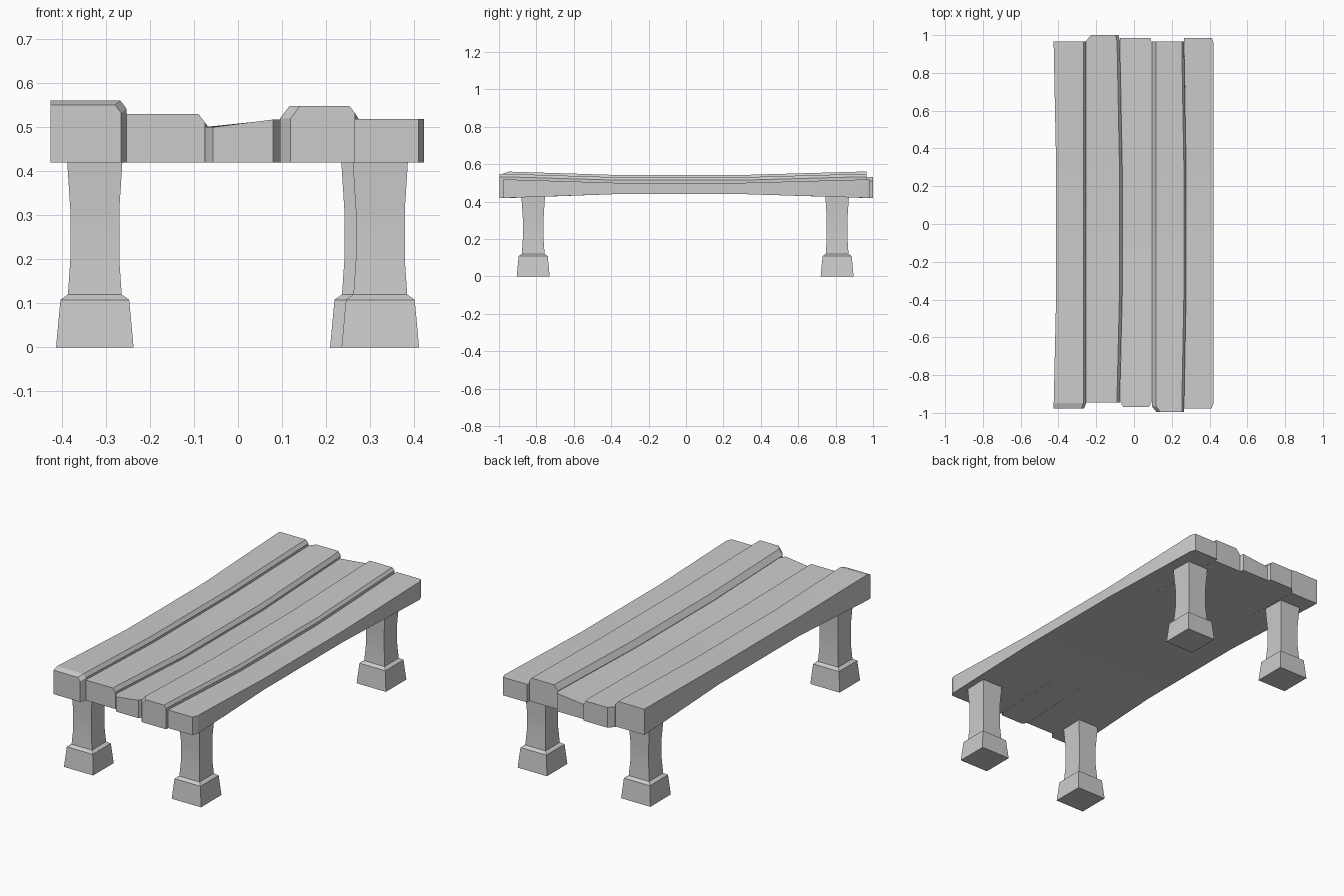
import bpy, bmesh, math

if "Cube" in bpy.data.objects:
    bpy.data.objects.remove(bpy.data.objects["Cube"])


def loft(name, rings):
    """Solid through equal-sized rings of points, capped at both ends."""
    bm = bmesh.new()
    rows = [[bm.verts.new(p) for p in ring] for ring in rings]
    n = len(rows[0])
    for a, b in zip(rows, rows[1:]):
        for i in range(n):
            j = (i + 1) % n
            bm.faces.new((a[i], a[j], b[j], b[i]))
    bm.faces.new(rows[0])
    bm.faces.new(rows[-1])
    bmesh.ops.remove_doubles(bm, verts=bm.verts, dist=0.0005)
    bmesh.ops.recalc_face_normals(bm, faces=bm.faces)
    me = bpy.data.meshes.new(name)
    bm.to_mesh(me)
    bm.free()
    ob = bpy.data.objects.new(name, me)
    bpy.context.collection.objects.link(ob)
    bpy.ops.object.select_all(action='DESELECT')
    bpy.context.view_layer.objects.active = ob
    ob.select_set(True)
    bpy.ops.object.shade_smooth_by_angle(angle=math.radians(20))
    return ob


# Plank seams: x at the ends and x in the sagging middle
seam_end = [-0.425, -0.253, -0.075, 0.095, 0.265, 0.422]
seam_mid = [-0.412, -0.253, -0.062, 0.095, 0.276, 0.420]

# y front, y back, left top z, right top z, left / right edge chamfer,
# corner cuts: front left, front right, back left, back right, front drop
planks = [
    (-0.978, 0.965, 0.560, 0.560, 0.000, 0.014, 0, 0.012, 0, 0, 0.01),
    (-0.946, 1.000, 0.530, 0.530, 0.000, 0.015, 0, 0, 0.025, 0.008, 0),
    (-0.968, 0.985, 0.500, 0.517, 0.000, 0.000, 0.018, 0.016, 0, 0.008, 0),
    (-0.996, 0.965, 0.548, 0.548, 0.022, 0.012, 0.024, 0, 0, 0, 0),
    (-0.978, 0.985, 0.518, 0.518, 0.000, 0.000, 0, 0.012, 0, 0.010, 0),
]

for k, (yf, yb, zl, zr, cl, cr, fl, fr, bl, br, drop) in enumerate(planks):
    # stations: y, middle factor, left inset, right inset, top drop
    stations = [(yf, 0, fl, fr, drop), (yf + 0.03, 0, 0, 0, 0),
                (-0.37, 1, 0, 0, 0), (0.30, 1, 0, 0, 0),
                (yb - 0.03, 0, 0, 0, 0), (yb, 0, bl, br, 0)]
    rings = []
    for y, m, il, ir, d in stations:
        seams = seam_mid if m else seam_end
        x0, x1 = seams[k] + il, seams[k + 1] - ir
        sag = 0.018 * m + d
        zb = 0.42 + 0.02 * m
        rings.append([(x0, y, zb), (x0, y, zl - sag - 1.3 * cl),
                      (x0 + cl, y, zl - sag), (x1 - cr, y, zr - sag),
                      (x1, y, zr - sag - 1.3 * cr), (x1, y, zb)])
    loft(f"plank_{k + 1}", rings)

# Square legs: flared foot, shoulder, slightly waisted post
leg_profile = [(0.088, 0), (0.078, 0.108), (0.061, 0.12), (0.0555, 0.20),
               (0.0555, 0.31), (0.0625, 0.42), (0.0625, 0.435)]
legs = {"front_left_leg": (-0.325, -0.817), "front_right_leg": (0.323, -0.817),
        "back_left_leg": (-0.325, 0.808), "back_right_leg": (0.297, 0.808)}
for name, (cx, cy) in legs.items():
    loft(name, [[(cx + sx * r, cy + sy * r, z)
                 for sx, sy in ((-1, -1), (1, -1), (1, 1), (-1, 1))]
                for r, z in leg_profile])
